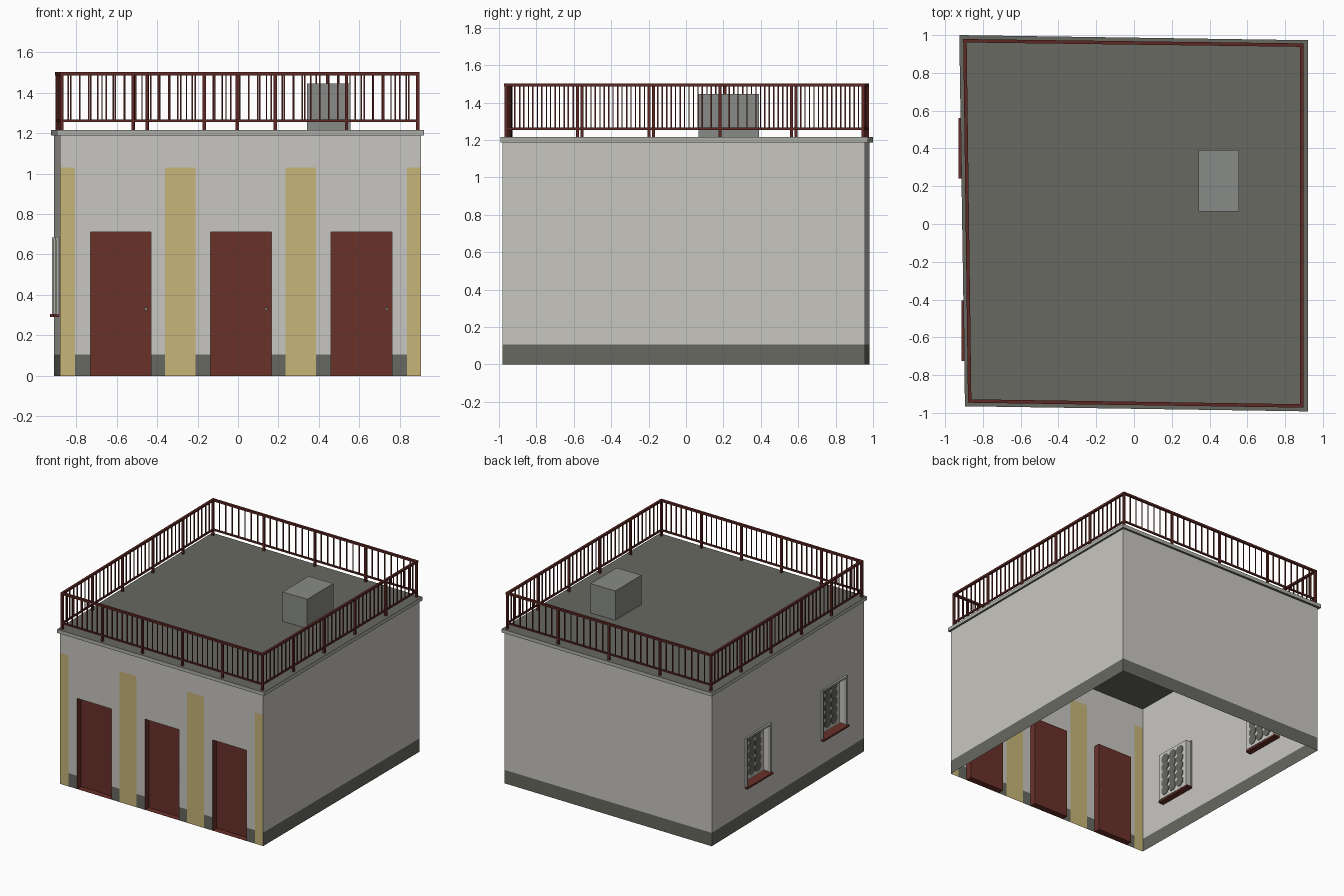
import bpy, bmesh, math
from mathutils import Matrix, Vector

cube = bpy.data.objects.get("Cube")
if cube:
    bpy.data.objects.remove(cube)


def material(name, rgb):
    m = bpy.data.materials.new(name)
    m.use_nodes = True
    m.diffuse_color = (*rgb, 1)
    m.node_tree.nodes["Principled BSDF"].inputs["Base Color"].default_value = (*rgb, 1)
    return m


PLASTER = material("pale plaster", (0.58, 0.565, 0.53))
YELLOW = material("ochre paint", (0.565, 0.456, 0.19))
GREY = material("dark grey", (0.138, 0.138, 0.119))
RED = material("door red", (0.138, 0.03, 0.023))
RAIL = material("railing red", (0.11, 0.022, 0.017))
BOX = material("mid grey", (0.25, 0.26, 0.245))
CORNICE = material("cornice grey", (0.42, 0.42, 0.39))


def finish(name, bm, mats):
    mesh = bpy.data.meshes.new(name)
    bm.to_mesh(mesh)
    bm.free()
    for m in mats:
        mesh.materials.append(m)
    ob = bpy.data.objects.new(name, mesh)
    bpy.context.collection.objects.link(ob)
    return ob


def box(bm, centre, size, angle=0.0):
    mat = (Matrix.Translation(centre) @ Matrix.Rotation(angle, 4, "Z")
           @ Matrix.Diagonal((*size, 1)))
    bmesh.ops.create_cube(bm, size=1, matrix=mat)


def quad(bm, points, index=0):
    f = bm.faces.new([bm.verts.new(p) for p in points])
    f.material_index = index


# Slightly skewed footprint: front left, front right, back right, back left
FL, FR, BR, BL = [Vector(p) for p in
                  ((-0.88, -0.95), (0.905, -0.98), (0.905, 0.957), (-0.91, 0.98))]
WALL_TOP, ROOF, BASE = 1.187, 1.215, 0.105


def front_pt(x, z, depth=0):
    t = (x - FL.x) / (FR.x - FL.x)
    return Vector((x, FL.y + t * (FR.y - FL.y) + depth, z))


def back_pt(x, z, depth=0):
    t = (x - BL.x) / (BR.x - BL.x)
    return Vector((x, BL.y + t * (BR.y - BL.y) - depth, z))


def right_pt(y, z, depth=0):
    return Vector((FR.x - depth, y, z))


def left_pt(y, z, depth=0):
    t = (y - FL.y) / (BL.y - FL.y)
    return Vector((FL.x + t * (BL.x - FL.x) + depth, y, z))


def wall(name, pt, ends, openings=(), stripes=(), flip=False):
    """Flat wall split at openings and painted areas."""
    us, zs = set(ends), {0, BASE, WALL_TOP}
    for u0, u1, z0, z1 in (*openings, *stripes):
        us |= {u0, u1}
        zs |= {z0, z1}
    us, zs = sorted(us), sorted(zs)

    def inside(areas, u, z):
        return any(a < u < b and c < z < d for a, b, c, d in areas)

    bm = bmesh.new()
    for a, b in zip(us, us[1:]):
        for c, d in zip(zs, zs[1:]):
            u, z = (a + b) / 2, (c + d) / 2
            if inside(openings, u, z):
                continue
            index = 1 if inside(stripes, u, z) else 2 if z < BASE else 0
            corners = [pt(a, c), pt(b, c), pt(b, d), pt(a, d)]
            quad(bm, corners[::-1] if flip else corners, index)
    bmesh.ops.remove_doubles(bm, verts=bm.verts, dist=1e-5)
    return finish(name, bm, [PLASTER, YELLOW, GREY])


def recess(name, pt, area, depth, mats, flip=False):
    """Reveal faces and the panel at the back of an opening."""
    a, b, c, d = area
    bm = bmesh.new()
    loop = [(a, c), (b, c), (b, d), (a, d)]
    for (u0, z0), (u1, z1) in zip(loop, loop[1:] + loop[:1]):
        pts = [pt(u0, z0), pt(u1, z1), pt(u1, z1, depth), pt(u0, z0, depth)]
        quad(bm, pts if flip else pts[::-1], 0)
    pts = [pt(u, z, depth) for u, z in loop]
    quad(bm, pts[::-1] if flip else pts, 1)
    return finish(name, bm, mats)


# Walls
doors = [(x, x + 0.3, 0, 0.712) for x in (-0.73, -0.135, 0.46)]
windows = [(y, y + 0.3, 0.305, 0.68) for y in (-0.715, 0.25)]
stripes = [(a, b, 0, 1.03) for a, b in
           ((FL.x, -0.805), (-0.36, -0.21), (0.235, 0.385), (0.835, FR.x))]
wall("front_wall", front_pt, (FL.x, FR.x), doors, stripes)
wall("back_wall", back_pt, (BL.x, BR.x), flip=True)
wall("right_wall", right_pt, (FR.y, BR.y))
wall("left_wall", left_pt, (FL.y, BL.y), windows, flip=True)

# Recessed doors with small handles
for i, area in enumerate(doors, 1):
    recess(f"door_{i}", front_pt, area, 0.05, [RED, RED])
    bm = bmesh.new()
    box(bm, front_pt(area[1] - 0.025, 0.33, 0.042), (0.014, 0.016, 0.014))
    finish(f"door_handle_{i}", bm, [BOX])

# Recessed windows with dark panes, thin frame and red sill
for i, (a, b, c, d) in enumerate(windows, 1):
    recess(f"window_{i}", left_pt, (a, b, c, d), 0.05, [PLASTER, PLASTER], True)
    mid, w, h = (a + b) / 2, b - a, d - c
    bm = bmesh.new()
    cols, rows = 3, 5
    for col in range(cols):
        for row in range(rows):
            spot = left_pt(a + 0.03 + (w - 0.06) * (col + 0.5) / cols,
                           c + 0.025 + (h - 0.05) * (row + 0.5) / rows, 0.05)
            mat = (Matrix.Translation(spot) @ Matrix.Rotation(math.pi / 2, 4, "Y")
                   @ Matrix.Rotation(math.pi / 8, 4, "Z"))
            bmesh.ops.create_cone(bm, cap_ends=True, segments=8, radius1=0.04,
                                  radius2=0.04, depth=0.008, matrix=mat)
    finish(f"window_panes_{i}", bm, [GREY])
    bm = bmesh.new()
    for y in (a, b):
        box(bm, left_pt(y, (c + d) / 2, -0.005), (0.02, 0.014, h))
    box(bm, left_pt(mid, d, -0.005), (0.02, w + 0.014, 0.014))
    finish(f"window_frame_{i}", bm, [CORNICE])
    bm = bmesh.new()
    box(bm, left_pt(mid, c - 0.007, 0.01), (0.075, w + 0.02, 0.014))
    finish(f"window_sill_{i}", bm, [RED])

# Roof slab: dark top and underside, pale edge
bm = bmesh.new()
outline = [(-0.895, -0.965), (0.92, -0.992), (0.92, 0.973), (-0.925, 1.0)]
face = bm.faces.new([bm.verts.new((x, y, WALL_TOP)) for x, y in outline])
top = bmesh.ops.extrude_face_region(bm, geom=[face])
bmesh.ops.translate(bm, vec=(0, 0, ROOF - WALL_TOP),
                    verts=[v for v in top["geom"] if isinstance(v, bmesh.types.BMVert)])
bmesh.ops.recalc_face_normals(bm, faces=bm.faces)
for f in bm.faces:
    f.material_index = 1 if abs(f.normal.z) > 0.5 else 0
finish("roof_slab", bm, [CORNICE, GREY])

# Rooftop unit
bm = bmesh.new()
box(bm, (0.448, 0.228, ROOF + 0.115), (0.215, 0.325, 0.23))
finish("roof_unit", bm, [BOX])

# Railing: rails, posts and balusters on each side
corners = [Vector(p) for p in
           ((-0.87, -0.937), (0.888, -0.963), (0.888, 0.947), (-0.895, 0.97))]
names = ("front", "right", "back", "left")
TOP, LOW = 1.493, 1.26
for k, (name, spans) in enumerate(zip(names, (5, 5, 4, 5))):
    p, q = corners[k], corners[(k + 1) % 4]
    run = q - p
    angle = math.atan2(run.y, run.x)
    centre = (p + q) / 2
    bm = bmesh.new()
    box(bm, (*centre, TOP), (run.length + 0.018, 0.018, 0.016), angle)
    box(bm, (*centre, LOW), (run.length, 0.012, 0.012), angle)
    finish(name + "_rails", bm, [RAIL])

    bm = bmesh.new()
    for i in range(spans):
        box(bm, (*(p + run * i / spans), (ROOF + TOP) / 2),
            (0.016, 0.016, TOP - ROOF), angle)
    finish(name + "_posts", bm, [RAIL])

    bm = bmesh.new()
    per = 8
    for i in range(spans * per):
        if i % per:
            box(bm, (*(p + run * i / (spans * per)), (LOW + TOP) / 2),
                (0.007, 0.007, TOP - LOW), angle)
    finish(name + "_balusters", bm, [RAIL])
